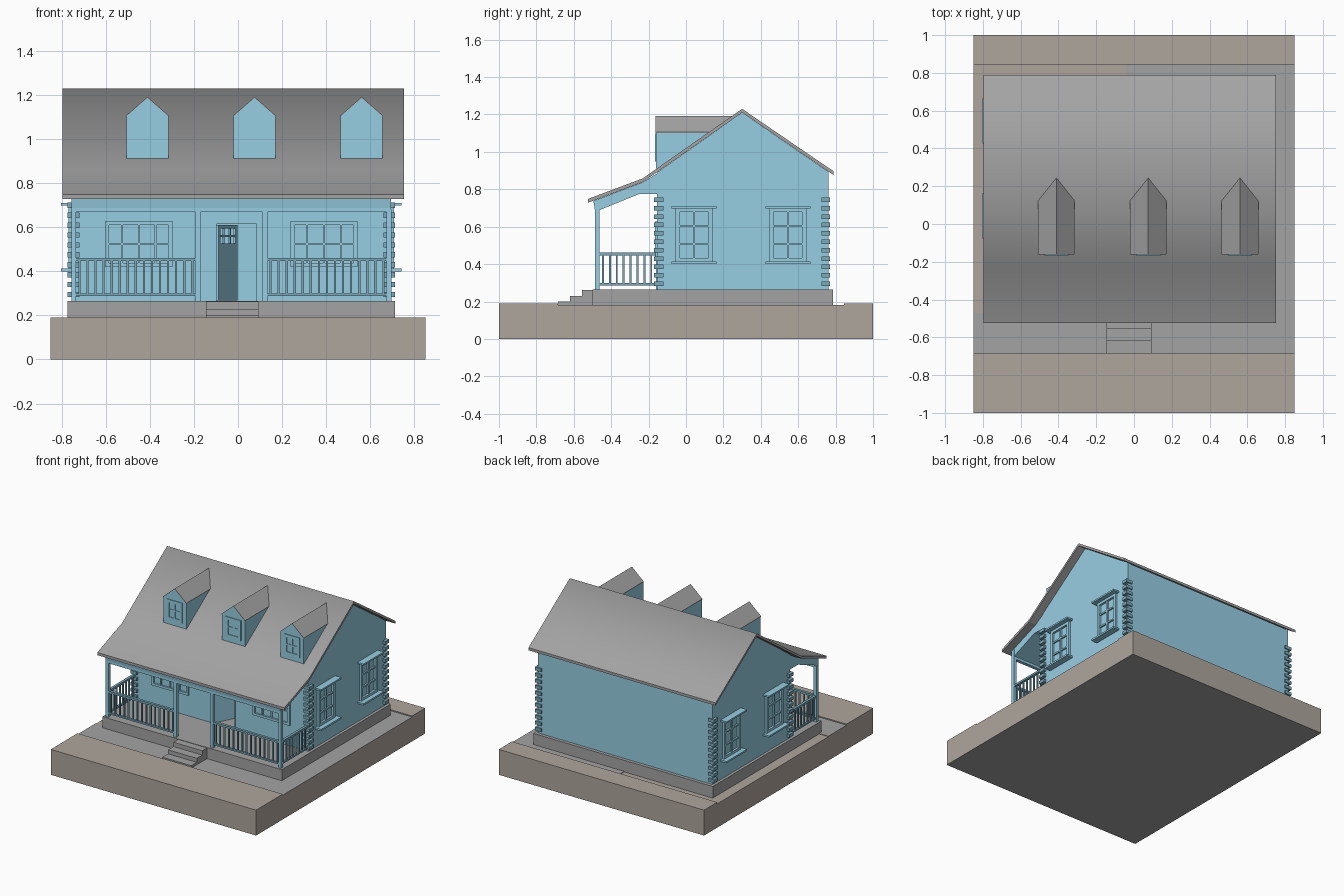
import bpy, bmesh
from math import radians
from mathutils import Matrix

if "Cube" in bpy.data.objects:
    bpy.data.objects.remove(bpy.data.objects["Cube"])

C = -0.03           # centre line of the house in x
FLOOR = 0.265


def material(name, rgb):
    m = bpy.data.materials.new(name)
    m.diffuse_color = (*rgb, 1)
    m.use_nodes = True
    m.node_tree.nodes["Principled BSDF"].inputs["Base Color"].default_value = m.diffuse_color
    return m


BLUE = material("blue_paint", (0.31, 0.62, 0.77))
DARK = material("blue_paint_dark", (0.20, 0.40, 0.49))
EARTH = material("earth", (0.43, 0.38, 0.34))
GREY = material("dark_grey", (0.37, 0.37, 0.37))


def finish(name, bm, mat):
    bmesh.ops.recalc_face_normals(bm, faces=bm.faces)
    me = bpy.data.meshes.new(name)
    bm.to_mesh(me)
    bm.free()
    me.materials.append(mat)
    ob = bpy.data.objects.new(name, me)
    bpy.context.collection.objects.link(ob)
    return ob


def boxes(name, items, mat, matrix=Matrix()):
    """One object made of boxes (x0, x1, y0, y1, z0, z1)."""
    bm = bmesh.new()
    for x0, x1, y0, y1, z0, z1 in items:
        m = Matrix.Translation(((x0 + x1) / 2, (y0 + y1) / 2, (z0 + z1) / 2))
        m = m @ Matrix.Diagonal((x1 - x0, y1 - y0, z1 - z0, 1))
        bmesh.ops.create_cube(bm, size=1, matrix=matrix @ m)
    return finish(name, bm, mat)


def prism(name, profile, a, b, mat):
    """Closed profile (y, z) extruded from x = a to x = b."""
    bm = bmesh.new()
    f = bm.faces.new([bm.verts.new((a, y, z)) for y, z in profile])
    g = bmesh.ops.extrude_face_region(bm, geom=[f])
    bmesh.ops.translate(bm, vec=(b - a, 0, 0), verts=[v for v in g["geom"] if isinstance(v, bmesh.types.BMVert)])
    return finish(name, bm, mat)


def loft(name, front, back, mat):
    """Solid between two matching rings of points."""
    bm = bmesh.new()
    r0, r1 = ([bm.verts.new(p) for p in ring] for ring in (front, back))
    bm.faces.new(r0)
    bm.faces.new(r1)
    for k in range(len(r0)):
        bm.faces.new((r0[k], r0[k - 1], r1[k - 1], r1[k]))
    return finish(name, bm, mat)


def sash(w, z0, z1, cols, rows, t, d):
    """Frame with glazing bars, centred on x = 0, standing out towards -y."""
    h, b = w / 2, t * 0.5
    out = [(-h, -h + t, -d, 0, z0, z1), (h - t, h, -d, 0, z0, z1),
           (-h, h, -d, 0, z0, z0 + t), (-h, h, -d, 0, z1 - t, z1)]
    for i in range(1, cols):
        x = -h + w * i / cols
        out.append((x - b / 2, x + b / 2, -d * 0.7, 0, z0, z1))
    for i in range(1, rows):
        z = z0 + (z1 - z0) * i / rows
        out.append((-h, h, -d * 0.7, 0, z - b / 2, z + b / 2))
    return out


def place(x, y, deg=0):
    return Matrix.Translation((x, y, 0)) @ Matrix.Rotation(radians(deg), 4, "Z")


# Ground block with grey underside and paths round the house
boxes("ground_underside", [(-0.85, 0.85, -1, 1, 0, 0.003)], GREY)
boxes("ground_base", [(-0.85, 0.85, -1, 1, 0.003, 0.178), (-0.85, 0.85, -1, -0.685, 0.178, 0.19),
                      (-0.85, 0.85, 0.845, 1, 0.178, 0.19)], EARTH)
boxes("path", [(-0.85, 0.85, -0.685, -0.47, 0.178, 0.182), (0.7, 0.85, -0.47, 0.845, 0.178, 0.182),
               (-0.04, 0.7, 0.78, 0.845, 0.178, 0.182)], GREY)

# Foundation and front steps
boxes("foundation", [(C - 0.743, C + 0.743, -0.5, 0.787, 0.17, FLOOR)], GREY)
for i, (y, z) in enumerate([(-0.555, 0.262), (-0.62, 0.23), (-0.685, 0.2)]):
    boxes(f"step_{i + 1}", [(-0.146, 0.093, y, -0.5, 0.175, z)], GREY)

# House walls: gables, back wall, front wall round the doorway, porch ceiling
WX, T, FY, BY = 0.722, 0.02, -0.155, 0.762
gable = [(FY, FLOOR), (BY, FLOOR), (BY, 0.893), (0.3, 1.21), (FY, 0.89)]
for s, side in ((-1, "left"), (1, "right")):
    prism(f"gable_wall_{side}", gable, C + s * WX, C + s * (WX - T), BLUE)
DX0, DX1, DZ = -0.098, 0.083, 0.615
boxes("back_wall", [(C - WX, C + WX, BY - T, BY, FLOOR, 0.89)], BLUE)
boxes("front_wall", [(C - WX, DX0, FY, FY + T, FLOOR, 0.885), (DX1, C + WX, FY, FY + T, FLOOR, 0.885),
                     (DX0, DX1, FY, FY + T, DZ, 0.885)], BLUE)
ceiling = [(-0.495, 0.738), (-0.485, 0.675), (-0.46, 0.69), (-0.25, 0.775), (FY, 0.775),
           (FY, 0.885), (-0.232, 0.837)]
prism("porch_ceiling", ceiling, C - WX, C + WX, BLUE)

# Main roof, a bent sheet with smooth upper surface
top = [(-0.525, 0.748), (-0.232, 0.858), (0.3, 1.23), (0.788, 0.897)]
roof = prism("main_roof", top + [(y, z - 0.02) for y, z in reversed(top)], -0.797, 0.752, GREY)
for p in roof.data.polygons:
    p.use_smooth = p.normal.z > 0.3

# Corner log ends
logs = []
for i in range(11):
    z = 0.283 + i * 0.0449
    for s in (-1, 1):
        x0, x1 = sorted((C + s * 0.743, C + s * 0.69))
        logs += [(x0, x1, -0.17, -0.12, z, z + 0.024), (x0, x1, 0.725, 0.77, z, z + 0.024)]
boxes("corner_logs", logs, DARK)

# Porch beam and posts
boxes("porch_beam", [(C - 0.725, C + 0.725, -0.487, -0.462, 0.67, 0.74)], BLUE)
posts = [C - 0.715, C - 0.152, C + 0.152, C + 0.715]
boxes("porch_posts", [(x - 0.011, x + 0.011, -0.486, -0.462, FLOOR, 0.68) for x in posts], BLUE)


# Porch railings
def railing(name, length, n, matrix):
    items = [(0, length, -0.01, 0.01, 0.446, 0.461), (0, length, -0.008, 0.008, 0.287, 0.299)]
    for i in range(n):
        x = length * (i + 0.7) / (n + 0.4)
        items.append((x - 0.005, x + 0.005, -0.005, 0.005, 0.29, 0.45))
    boxes(name, items, DARK, matrix)


railing("front_railing_left", 0.563, 15, place(posts[0], -0.474))
railing("front_railing_right", 0.563, 15, place(posts[2], -0.474))
railing("side_railing_left", 0.31, 8, place(posts[0], -0.47, 90))
railing("side_railing_right", 0.31, 8, place(posts[3], -0.47, 90))

# Door casing and half-open door with small panes at the top
boxes("door_casing", [(DX0 - 0.006, DX0, FY - 0.005, FY + T, FLOOR, DZ + 0.006),
                      (DX1, DX1 + 0.006, FY - 0.005, FY + T, FLOOR, DZ + 0.006),
                      (DX0, DX1, FY - 0.005, FY + T, DZ, DZ + 0.006)], BLUE)
leaf = [(-0.09, 0.09, -0.012, 0, FLOOR + 0.003, 0.51)] + sash(0.18, 0.51, 0.61, 3, 2, 0.016, 0.012)
boxes("door", leaf, BLUE, place(DX0, FY + 0.015, 62) @ Matrix.Translation((0.09, 0, 0)))

# Front windows
for s, side in ((-1, "left"), (1, "right")):
    boxes(f"front_window_{side}", sash(0.305, 0.42, 0.627, 4, 2, 0.018, 0.012), BLUE,
          place(C + s * 0.42, FY))

# Side windows with head and sill boards
side_window = sash(0.196, 0.41, 0.7, 2, 3, 0.022, 0.016)
side_window += [(-0.12, 0.12, -0.05, 0, 0.698, 0.71), (-0.12, 0.12, -0.05, 0, 0.4, 0.413)]
for s, side in ((-1, "left"), (1, "right")):
    for y, end in ((0.043, "front"), (0.545, "back")):
        boxes(f"side_window_{side}_{end}", side_window, BLUE, place(C + s * WX, y, s * 90))

# Dormers: house-shaped body sunk into the roof, thin gabled roof, window
for i, x in enumerate((-0.411, 0.075, 0.561)):
    w, low = 0.095, -0.16
    body = [(-w, 0.912, -0.15), (w, 0.912, -0.15), (w, 1.105, 0.13), (0, 1.187, 0.25), (-w, 1.105, 0.13)]
    sheet = [(-w - 0.002, 1.106, 0.125), (0, 1.191, 0.25), (w + 0.002, 1.106, 0.125),
             (w + 0.002, 1.101, 0.125), (0, 1.186, 0.25), (-w - 0.002, 1.101, 0.125)]
    for part, ring, y0, mat in (("body", body, low, BLUE), ("roof", sheet, low - 0.002, GREY)):
        loft(f"dormer_{part}_{i + 1}", [(x + u, y0, z) for u, z, y in ring],
             [(x + u, y, z) for u, z, y in ring], mat)
    boxes(f"dormer_window_{i + 1}", sash(0.128, 0.948, 1.098, 2, 2, 0.021, 0.006), BLUE, place(x, low))
